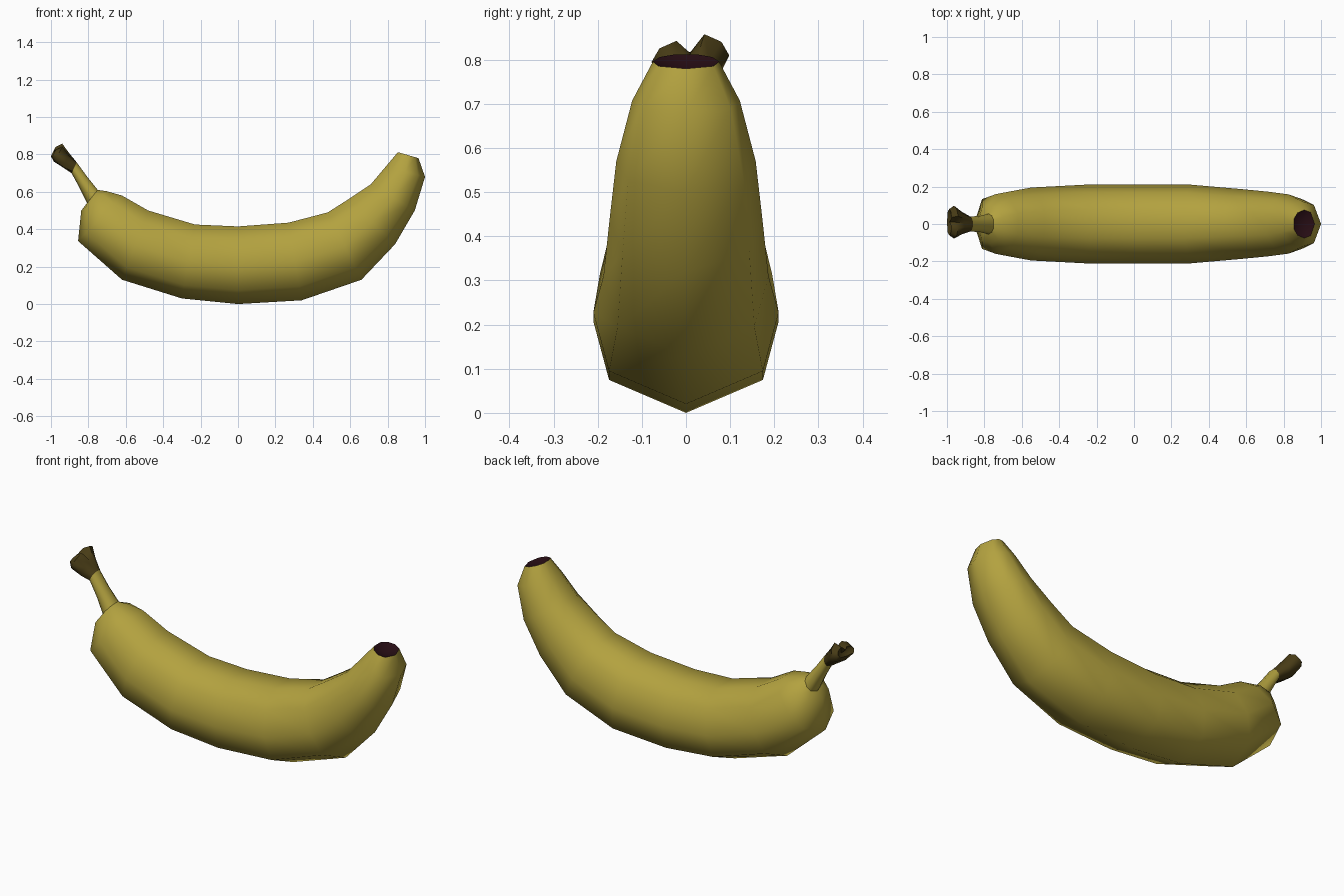
import bpy, bmesh
from mathutils import Vector

if "Cube" in bpy.data.objects:
    bpy.data.objects.remove(bpy.data.objects["Cube"])


def material(name, rgb):
    m = bpy.data.materials.new(name)
    m.diffuse_color = (*rgb, 1)
    m.use_nodes = True
    m.node_tree.nodes["Principled BSDF"].inputs["Base Color"].default_value = m.diffuse_color
    return m


YELLOW = material("banana yellow", (0.45, 0.36, 0.05))
BROWN = material("stem brown", (0.065, 0.045, 0.008))
DARK = material("blossom dark", (0.02, 0.004, 0.007))

# Half cross-section: (fraction from underside to top, fraction of half width)
HALF = [(0, 0), (0.18, 0.83), (0.5, 1), (0.82, 0.80), (1, 0.36), (1, 0)]
SECTION = HALF + [(t, -y) for t, y in HALF[-2:0:-1]]


def ring_points(under, top, w, notch=0, shift=0):
    """Ring spanning from an (x, z) underside point to an (x, z) top point."""
    a, b = Vector((under[0], 0, under[1])), Vector((top[0], 0, top[1]))
    pts = []
    for i, (t, y) in enumerate(SECTION):
        if i == len(HALF) - 1:
            t -= notch
        p = a.lerp(b, t)
        p.y = y * w + shift
        if shift and y < 0:
            p.z -= 0.015
        pts.append(p)
    return pts


def loft(name, rings, mat, end_depth=None):
    """Skin rings; end_depth closes the last ring with a sunken centre."""
    bm = bmesh.new()
    loops = [[bm.verts.new(p) for p in ring_points(*r)] for r in rings]
    n = len(SECTION)
    for a, b in zip(loops, loops[1:]):
        for i in range(n):
            bm.faces.new((a[i], a[(i + 1) % n], b[(i + 1) % n], b[i]))
    if end_depth is not None:
        last = loops[-1]
        mid = sum((v.co for v in last), Vector()) / n
        c = bm.verts.new(mid + Vector(end_depth))
        for i in range(n):
            bm.faces.new((last[i], last[(i + 1) % n], c))
    bmesh.ops.recalc_face_normals(bm, faces=bm.faces)
    # Open lofts: make sure the sides face away from the first tube's axis
    f = bm.faces[:][1]
    axis = sum((v.co for l in loops[:2] for v in l), Vector()) / (2 * n)
    if f.normal.dot(f.calc_center_median() - axis) < 0:
        bmesh.ops.reverse_faces(bm, faces=bm.faces)
    me = bpy.data.meshes.new(name)
    bm.to_mesh(me)
    bm.free()
    me.materials.append(mat)
    ob = bpy.data.objects.new(name, me)
    bpy.context.collection.objects.link(ob)
    bpy.ops.object.select_all(action='DESELECT')
    ob.select_set(True)
    bpy.context.view_layer.objects.active = ob
    bpy.ops.object.shade_smooth_by_angle(angle=1.05)
    return ob


# Shared rings where parts meet
stem_base = ((-0.807, 0.54), (-0.75, 0.61), 0.055)
stem_end = ((-0.89, 0.70), (-0.862, 0.757), 0.04)
blossom_rim = ((0.965, 0.78), (0.855, 0.812), 0.075)

# Curved fruit
loft("banana_body", [
    stem_base,
    ((-0.838, 0.50), (-0.70, 0.603), 0.105),
    ((-0.855, 0.337), (-0.62, 0.58), 0.16),
    ((-0.62, 0.13), (-0.48, 0.50), 0.195),
    ((-0.30, 0.03), (-0.23, 0.425), 0.21),
    ((0.0, 0.0), (0.0, 0.415), 0.21),
    ((0.34, 0.02), (0.27, 0.435), 0.21),
    ((0.66, 0.13), (0.48, 0.49), 0.187),
    ((0.84, 0.32), (0.59, 0.56), 0.173),
    ((0.945, 0.50), (0.71, 0.64), 0.158),
    ((1.0, 0.68), (0.79, 0.735), 0.122),
    blossom_rim,
], YELLOW)

# Stem
loft("stem", [
    stem_base,
    ((-0.845, 0.617), (-0.806, 0.68), 0.043),
    stem_end,
], YELLOW)

# Torn, two-lobed stem tip
loft("stem_tip", [
    stem_end,
    ((-0.935, 0.73), (-0.905, 0.81), 0.06, 0.15, 0.005),
    ((-0.985, 0.762), (-0.94, 0.858), 0.088, 0.45, 0.01),
    ((-1.0, 0.79), (-0.975, 0.84), 0.07, 0.45, 0.01),
], BROWN, (0.03, 0, -0.02))

# Sunken dark blossom end
rim_in = ((0.955, 0.777), (0.864, 0.804), 0.066)
loft("blossom_end", [blossom_rim, rim_in], DARK, (-0.005, 0, -0.015))
